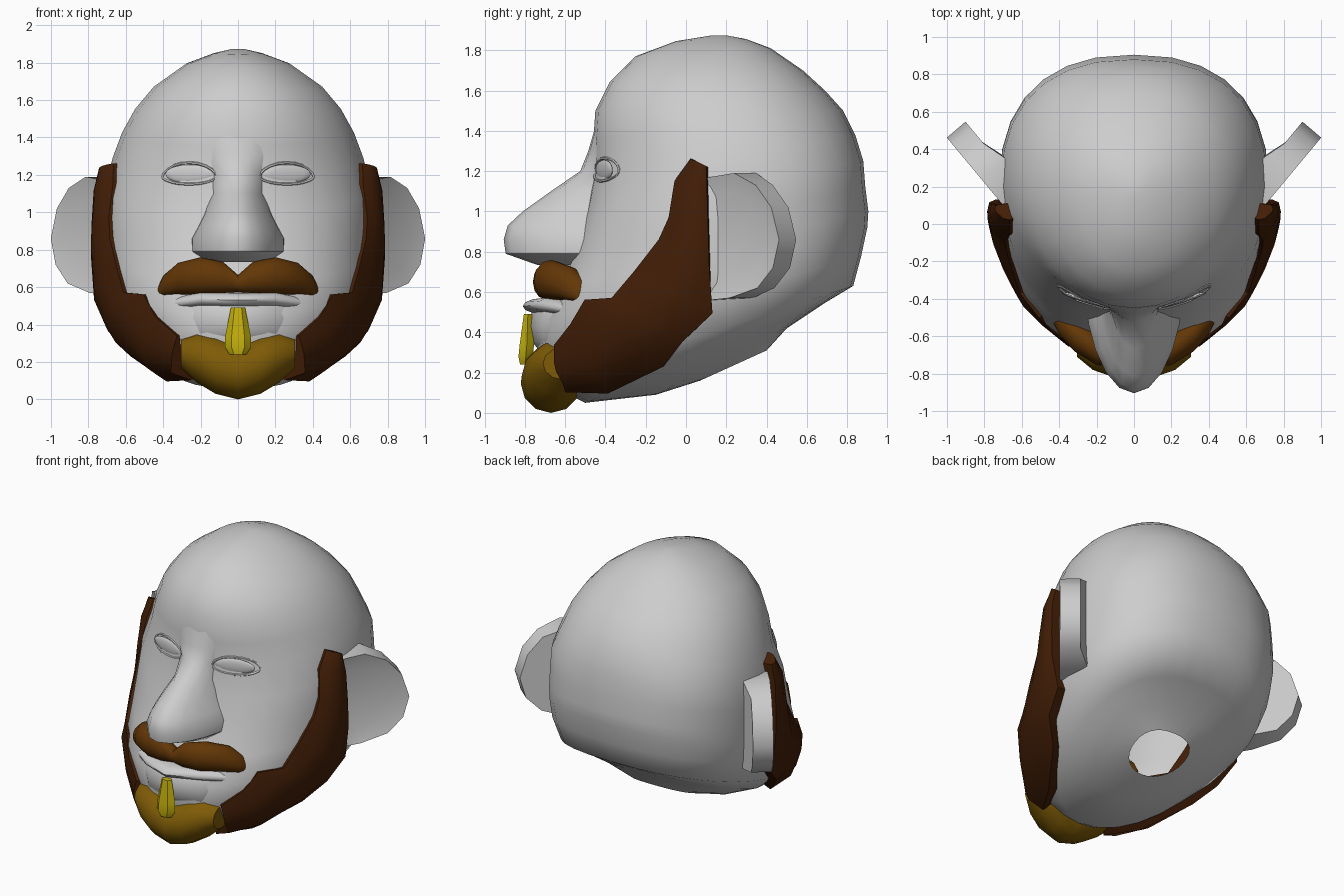
import bpy, bmesh
from math import sin, cos, pi, radians, atan2
from mathutils import Vector
from mathutils.bvhtree import BVHTree

if "Cube" in bpy.data.objects:
    bpy.data.objects.remove(bpy.data.objects["Cube"], do_unlink=True)


def material(name, rgb):
    m = bpy.data.materials.new(name)
    m.use_nodes = True
    m.diffuse_color = (*rgb, 1)
    m.node_tree.nodes["Principled BSDF"].inputs["Base Color"].default_value = (*rgb, 1)
    return m


GREY = material("pale grey", (0.61, 0.61, 0.61))
DARK = material("dark brown", (0.055, 0.013, 0.002))
BROWN = material("brown", (0.125, 0.038, 0.002))
GOLD = material("dark gold", (0.21, 0.105, 0.002))
YELLOW = material("yellow", (0.56, 0.44, 0.004))


def finish(name, bm, mat, angle=45):
    """Turn a bmesh into a shaded object and return its surface tree."""
    bmesh.ops.recalc_face_normals(bm, faces=bm.faces)
    tree = BVHTree.FromBMesh(bm)
    mesh = bpy.data.meshes.new(name)
    bm.to_mesh(mesh)
    bm.free()
    mesh.materials.append(mat)
    ob = bpy.data.objects.new(name, mesh)
    bpy.context.collection.objects.link(ob)
    bpy.ops.object.select_all(action="DESELECT")
    ob.select_set(True)
    bpy.context.view_layer.objects.active = ob
    bpy.ops.object.shade_smooth_by_angle(angle=radians(angle))
    return tree


def skin(name, rings, mat, start=True, end=True, closed=False):
    """Join closed rings of points into one surface."""
    bm = bmesh.new()
    rows = [[bm.verts.new(p) for p in r] for r in rings]
    n = len(rows[0])
    pairs = list(zip(rows, rows[1:])) + ([(rows[-1], rows[0])] if closed else [])
    for a, b in pairs:
        for i in range(n):
            j = (i + 1) % n
            bm.faces.new((a[i], a[j], b[j], b[i]))
    if start and not closed:
        bm.faces.new(rows[0])
    if end and not closed:
        bm.faces.new(rows[-1])
    return finish(name, bm, mat)


def power(v, e):
    return (1 if v >= 0 else -1) * abs(v) ** e


# Head: tilted rings from the open neck up to the crown
# front y, front z, back y, back z, half width, y of the widest point
HEAD = [
    (0.07, 0.16, 0.40, 0.31, 0.20, 0.25), (-0.15, 0.09, 0.50, 0.42, 0.38, 0.22),
    (-0.50, 0.05, 0.68, 0.54, 0.53, 0.2), (-0.68, 0.14, 0.83, 0.63, 0.65, 0.2),
    (-0.74, 0.32, 0.87, 0.78, 0.71, 0.2), (-0.72, 0.45, 0.90, 0.92, 0.72, 0.2),
    (-0.64, 0.62, 0.905, 1.00, 0.72, 0.2), (-0.56, 0.80, 0.89, 1.12, 0.72, 0.2),
    (-0.50, 1.00, 0.88, 1.25, 0.71, 0.2), (-0.46, 1.20, 0.84, 1.38, 0.67, 0.2),
    (-0.46, 1.35, 0.78, 1.50, 0.62, 0.17), (-0.45, 1.50, 0.69, 1.60, 0.55, 0.15),
    (-0.38, 1.64, 0.58, 1.70, 0.45, 0.13), (-0.25, 1.77, 0.42, 1.81, 0.28, 0.13),
    (-0.05, 1.845, 0.30, 1.855, 0.13, 0.15), (0.13, 1.874, 0.20, 1.874, 0.03, 0.165),
]


def head_ring(fy, fz, by, bz, w, my, n=28):
    """Rounder above, fuller cheeks and a squarer back below the brow."""
    front_e = 0.9 if 0.4 < fz < 1.1 else 1.0
    back_e = 0.84 if fz < 1.1 else 0.92
    ring = []
    for i in range(n):
        t = 2 * pi * i / n
        e = back_e if cos(t) > 0 else front_e
        x = w * power(sin(t), e)
        y = my + (by - my if cos(t) > 0 else my - fy) * power(cos(t), e)
        ring.append((x, y, fz + (y - fy) / (by - fy) * (bz - fz)))
    return ring


head = skin("head", [head_ring(*r) for r in HEAD], GREY, start=False)


def front_hit(x, z):
    return head.ray_cast(Vector((x, -2, z)), Vector((0, 1, 0)))[:2]


def side_hit(y, z):
    """Point on the head's side, with its mostly level outward direction."""
    p, n = head.ray_cast(Vector((2, y, z)), Vector((-1, 0, 0)))[:2]
    if p is None:
        p, n = head.find_nearest(Vector((0.3, y, z)))[:2]
    n = n if n.x > 0 else -n
    return p, Vector((n.x, n.y, n.z * 0.3)).normalized()


# Nose: z, tip y, half width, flaring into the brow and the nostril wings
NOSE = [(1.42, -0.45, 0.22), (1.3, -0.485, 0.2), (1.2, -0.525, 0.16), (1.1, -0.67, 0.15),
        (1.0, -0.81, 0.18), (0.93, -0.885, 0.215), (0.86, -0.905, 0.255),
        (0.79, -0.895, 0.255), (0.735, -0.74, 0.19)]


def nose_ring(z, fy, w, n=20):
    e, root = (2, -0.4) if z > 1.05 else (1.25, -0.43)
    turns = [2 * pi * i / n for i in range(n)]
    return [(w * sin(t), root + (fy + 0.4) * power(cos(t), e if cos(t) > 0 else 1)
             + (-0.4 - root) * max(cos(t), 0), z) for t in turns]


skin("nose", [nose_ring(*r) for r in NOSE], GREY)


def ball(name, centre, radii, mat, turn):
    bm = bmesh.new()
    bmesh.ops.create_uvsphere(bm, u_segments=16, v_segments=10, radius=1)
    bmesh.ops.scale(bm, vec=radii, verts=bm.verts)
    for v in bm.verts:
        x, y, z = v.co
        v.co = (x * cos(turn) - y * sin(turn), x * sin(turn) + y * cos(turn), z)
    bmesh.ops.translate(bm, vec=centre, verts=bm.verts)
    finish(name, bm, mat)


# Ear outline: distance out from the head, height
EAR = [(-0.1, 1.15), (0.02, 1.17), (0.18, 1.19), (0.32, 1.13), (0.42, 1.02), (0.47, 0.86),
       (0.43, 0.72), (0.33, 0.62), (0.15, 0.57), (-0.1, 0.55)]
OUT, BACK = Vector((0.64, 0.77, 0)), Vector((-0.1, 0.085, 0))

# Side beard: front edge and back edge (y, z), from the temple to the chin
BEARD = [((0.03, 1.26), (0.11, 1.22)), ((-0.05, 1.15), (0.11, 1.1)),
         ((-0.08, 0.97), (0.115, 0.9)), ((-0.13, 0.86), (0.12, 0.72)),
         ((-0.25, 0.7), (0.13, 0.5)), ((-0.36, 0.57), (0.0, 0.37)),
         ((-0.49, 0.56), (-0.12, 0.25)), ((-0.56, 0.44), (-0.36, 0.12)),
         ((-0.64, 0.34), (-0.56, 0.13))]
PUFF = [0.02, 0.045, 0.065, 0.075, 0.075, 0.06]

for s, side in ((1, "left"), (-1, "right")):
    # Ear slab, thicker at its root, with a shallow hollow in its front face
    bm = bmesh.new()
    front = [Vector((0.70, 0.10, v)) + OUT * u for u, v in EAR]
    back = [p + BACK * (1 + 2.5 * max(0, 0.3 - u)) for p, (u, v) in zip(front, EAR)]
    rows = [[bm.verts.new((s * p.x, p.y, p.z)) for p in row] for row in (front, back)]
    face = bm.faces.new(rows[0])
    bm.faces.new(rows[1])
    for i in range(len(EAR)):
        j = (i + 1) % len(EAR)
        bm.faces.new((rows[0][i], rows[0][j], rows[1][j], rows[1][i]))
    bmesh.ops.recalc_face_normals(bm, faces=bm.faces)
    bmesh.ops.inset_region(bm, faces=[face], thickness=0.1, depth=-0.025)
    finish(side + "_ear", bm, GREY, 50)

    # Eye: shallow eyeball framed by a fine almond lid
    p, n = front_hit(s * 0.26, 1.205)
    ball(side + "_eyeball", p, (0.135, 0.014, 0.05), GREY, atan2(n.x, -n.y))
    lid = []
    for i in range(20):
        t = 2 * pi * i / 20
        x = 0.26 + 0.145 * cos(t)
        z = 1.19 + (0.075 if sin(t) > 0 else 0.04) * power(sin(t), 1.15)
        q = front_hit(s * x, z)[0]
        lid.append([q + Vector((s * cos(t) * cos(a), -sin(a), sin(t) * cos(a))) * 0.008
                    for a in (2 * pi * k / 6 for k in range(6))])
    skin(side + "_eyelid", lid, GREY, closed=True)

    # Beard strip following the cheek, thin at its front edge
    rings = []
    for (y0, z0), (y1, z1) in BEARD:
        hits = [side_hit(y0 + (y1 - y0) * k / 5, z0 + (z1 - z0) * k / 5) for k in range(6)]
        ring = [p + n * h for (p, n), h in zip(hits, PUFF)]
        ring += [p - n * 0.02 for p, n in hits[::-1]]
        rings.append([(s * q.x, q.y, q.z) for q in ring])
    skin(side + "_beard", rings, DARK)


def lobe(name, half, mat, n=12):
    """Symmetrical bar along x from stations: x, y, z, depth radius, height radius."""
    stations = [(-x, *r) for x, *r in half[:0:-1]] + half
    skin(name, [[(x, y + ry * cos(2 * pi * i / n), z + rz * sin(2 * pi * i / n))
                 for i in range(n)] for x, y, z, ry, rz in stations], mat)


lobe("moustache", [(0, -0.69, 0.62, 0.05, 0.045), (0.08, -0.7, 0.65, 0.06, 0.085),
                   (0.2, -0.67, 0.66, 0.085, 0.1), (0.32, -0.595, 0.645, 0.085, 0.085),
                   (0.4, -0.53, 0.605, 0.06, 0.055), (0.43, -0.5, 0.575, 0.03, 0.025)], BROWN)
lobe("upper_lip", [(0, -0.71, 0.53, 0.1, 0.04), (0.2, -0.65, 0.535, 0.09, 0.04),
                   (0.36, -0.55, 0.51, 0.05, 0.03)], GREY)
lobe("mouth", [(0, -0.665, 0.43, 0.115, 0.15), (0.2, -0.605, 0.43, 0.11, 0.15),
               (0.34, -0.53, 0.45, 0.06, 0.1)], GREY)
lobe("goatee", [(0, -0.67, 0.145, 0.15, 0.145), (0.12, -0.66, 0.185, 0.155, 0.155),
                (0.22, -0.63, 0.225, 0.15, 0.135), (0.305, -0.61, 0.245, 0.1, 0.08)], GOLD)

# Chin tuft: tapered six-sided peg
TUFT = [(0.24, -0.80, 0.045), (0.28, -0.795, 0.07), (0.34, -0.79, 0.068), (0.49, -0.785, 0.038)]
skin("chin_tuft", [[(r * cos(pi * i / 3), y + 0.6 * r * sin(pi * i / 3), z) for i in range(6)]
                   for z, y, r in TUFT], YELLOW)
